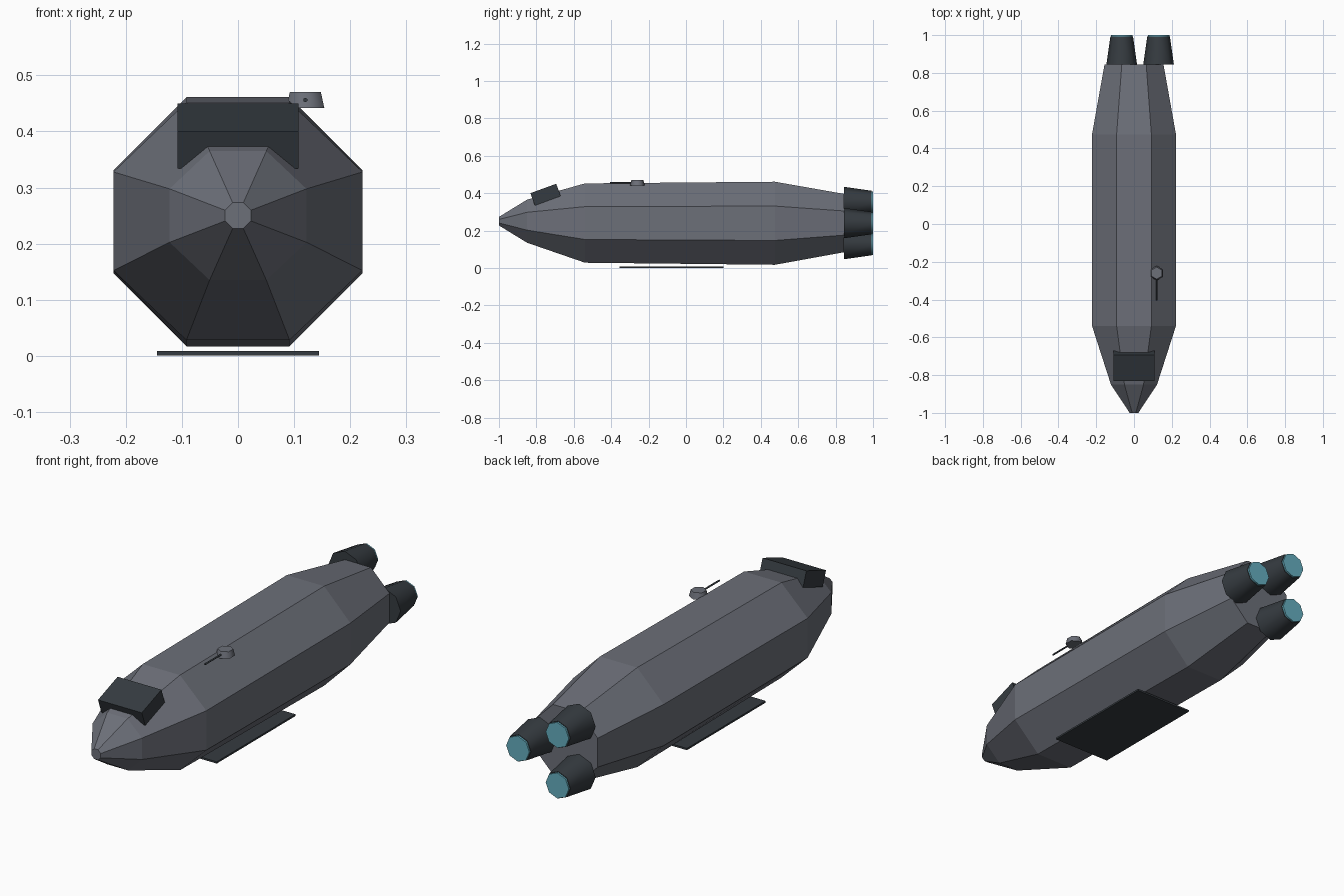
import bpy, bmesh, math
from mathutils import Matrix, Vector

if "Cube" in bpy.data.objects:
    bpy.data.objects.remove(bpy.data.objects["Cube"])


def material(name, rgb):
    m = bpy.data.materials.new(name)
    m.use_nodes = True
    m.diffuse_color = (*rgb, 1)
    m.node_tree.nodes["Principled BSDF"].inputs["Base Color"].default_value = (*rgb, 1)
    return m


HULL = material("hull grey", (0.15, 0.16, 0.19))
DARK = material("dark slate", (0.036, 0.044, 0.052))
GLOW = material("engine cyan", (0.13, 0.42, 0.52))


def finish(name, bm, mat, smooth=False):
    bmesh.ops.recalc_face_normals(bm, faces=bm.faces)
    mesh = bpy.data.meshes.new(name)
    bm.to_mesh(mesh)
    bm.free()
    mesh.materials.append(mat)
    obj = bpy.data.objects.new(name, mesh)
    bpy.context.collection.objects.link(obj)
    if smooth:
        bpy.ops.object.select_all(action="DESELECT")
        obj.select_set(True)
        bpy.context.view_layer.objects.active = obj
        bpy.ops.object.shade_smooth_by_angle(angle=math.radians(70))
    return obj


def box(name, size, center, mat, tilt=0):
    bm = bmesh.new()
    bmesh.ops.create_cube(bm, size=1)
    bm.transform(Matrix.Translation(center) @ Matrix.Rotation(math.radians(tilt), 4, "X")
                 @ Matrix.Diagonal((*size, 1)))
    return finish(name, bm, mat)


def frustum(name, start, end, r1, r2, sides, mat):
    start, end = Vector(start), Vector(end)
    axis = end - start
    bm = bmesh.new()
    bmesh.ops.create_cone(bm, cap_ends=True, segments=sides, radius1=r1, radius2=r2,
                          depth=axis.length)
    turn = Matrix.Rotation(-math.pi / 2, 4, "X") if abs(axis.y) > 0 else Matrix()
    if axis.y < 0:
        turn = Matrix.Rotation(math.pi / 2, 4, "X")
    bm.transform(Matrix.Translation((start + end) / 2) @ turn)
    return finish(name, bm, mat, smooth=True)


# Hull: octagonal rings along y (y, centre z, half width, half height)
rings = [(-1.0, 0.25, 0.023, 0.023), (-0.85, 0.25, 0.122, 0.115),
         (-0.54, 0.24, 0.222, 0.212), (0.475, 0.239, 0.222, 0.222),
         (0.845, 0.24, 0.156, 0.156)]
bm = bmesh.new()
loops = []
for y, z, rx, rz in rings:
    k = 1 / math.cos(math.pi / 8)
    angles = [math.pi * (i + 0.5) / 4 for i in range(8)]
    loops.append([bm.verts.new((rx * k * math.cos(a), y, z + rz * k * math.sin(a)))
                  for a in angles])
for a, b in zip(loops, loops[1:]):
    for i in range(8):
        j = (i + 1) % 8
        bm.faces.new((a[i], a[j], b[j], b[i]))
bm.faces.new(loops[0])
bm.faces.new(loops[-1])
finish("hull", bm, HULL)

# Bridge and belly plate
box("bridge", (0.216, 0.147, 0.07), (0, -0.751, 0.392), DARK, tilt=20)
box("belly_plate", (0.288, 0.555, 0.008), (0, -0.078, 0.005), DARK)

# Turret with its barrel
frustum("turret", (0.12, -0.26, 0.442), (0.12, -0.26, 0.47), 0.039, 0.032, 6, HULL)
frustum("turret_barrel", (0.12, -0.28, 0.456), (0.12, -0.405, 0.456), 0.004, 0.004, 6, DARK)

# Three engines set around the tail
for i in range(3):
    a = math.tau * i / 3
    x, z = 0.13 * math.cos(a), 0.24 + 0.13 * math.sin(a)
    frustum(f"engine_{i + 1}", (x, 0.845, z), (x, 0.992, z), 0.081, 0.06, 8, DARK)
    frustum(f"engine_glow_{i + 1}", (x, 0.98, z), (x, 1.0, z), 0.057, 0.057, 8, GLOW)
